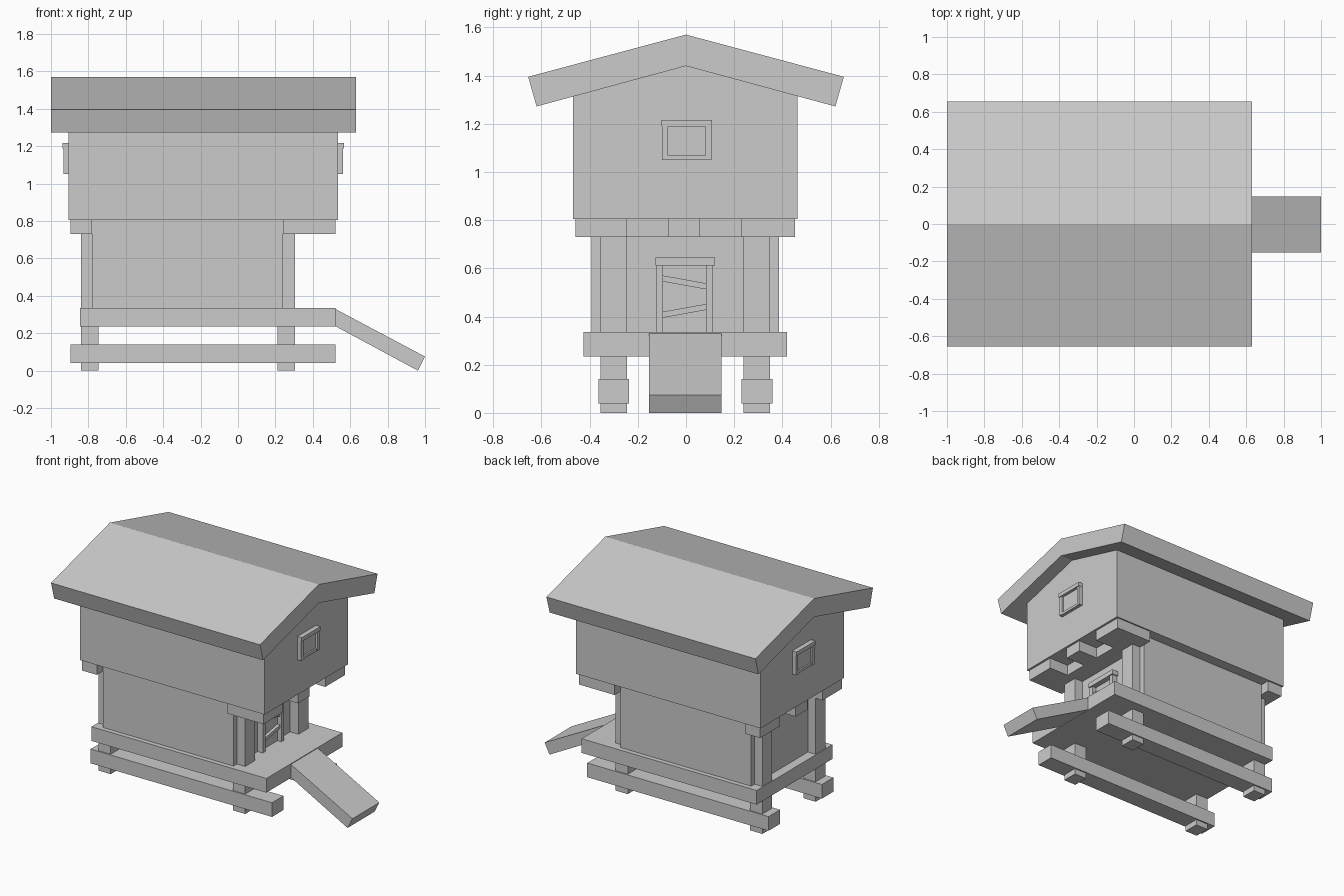
import bpy, bmesh

if "Cube" in bpy.data.objects:
    bpy.data.objects.remove(bpy.data.objects["Cube"])

CY = -0.003  # centre line of the house body


def mesh_object(name, bm):
    bmesh.ops.recalc_face_normals(bm, faces=bm.faces[:])
    me = bpy.data.meshes.new(name)
    bm.to_mesh(me)
    bm.free()
    ob = bpy.data.objects.new(name, me)
    bpy.context.collection.objects.link(ob)
    return ob


def prism(name, pts, direction):
    """Extrude a closed 3D polygon along a direction."""
    bm = bmesh.new()
    face = bm.faces.new([bm.verts.new(p) for p in pts])
    ext = bmesh.ops.extrude_face_region(bm, geom=[face])
    verts = [g for g in ext["geom"] if isinstance(g, bmesh.types.BMVert)]
    bmesh.ops.translate(bm, verts=verts, vec=direction)
    return mesh_object(name, bm)


def yz_prism(name, pts, x0, x1):
    return prism(name, [(x0, y, z) for y, z in pts], (x1 - x0, 0, 0))


def box(name, x0, x1, y0, y1, z0, z1):
    return yz_prism(name, [(y0, z0), (y1, z0), (y1, z1), (y0, z1)], x0, x1)


# Roof: bent slab
yz_prism("roof", [(-0.655, 1.395), (0, 1.57), (0.655, 1.395),
                  (0.62, 1.272), (0, 1.44), (-0.62, 1.272)], -1.0, 0.63)

# Upper room with gable ends
yz_prism("upper_room", [(CY - 0.465, 0.805), (CY + 0.465, 0.805),
                        (CY + 0.465, 1.315), (0, 1.44), (CY - 0.465, 1.315)],
         -0.905, 0.535)

# Lower room, platform
box("lower_room", -0.78, 0.24, CY - 0.39, CY + 0.39, 0.335, 0.805)
box("platform", -0.845, 0.52, CY - 0.423, CY + 0.423, 0.235, 0.335)

# Skids and corner posts
for side, s in (("left", -1), ("right", 1)):
    c = CY + s * 0.297
    box(side + "_skid", -0.895, 0.52, c - 0.064, c + 0.064, 0.04, 0.14)
    for end, x in (("rear", -0.84), ("front", 0.21)):
        box(f"{end}_{side}_post", x, x + 0.095, c - 0.055, c + 0.055, 0, 0.805)

# Floor beam and projecting joist ends
box("front_floor_beam", 0.24, 0.37, CY - 0.455, CY + 0.455, 0.73, 0.805)
for i, (y0, y1) in enumerate(((-0.458, -0.244), (-0.074, 0.056), (0.23, 0.452))):
    box(f"front_joist_{i}", 0.37, 0.52, y0, y1, 0.73, 0.805)
    box(f"rear_joist_{i}", -0.895, -0.78, y0, y1, 0.73, 0.805)

# Windows on both gables
for end, x, d in (("front", 0.535, 1), ("rear", -0.905, -1)):
    def part(name, depth, y0, y1, z0, z1):
        a, b = sorted((x, x + d * depth))
        box(f"{end}_window_{name}", a, b, y0, y1, z0, z1)
    part("pane", 0.012, -0.09, 0.095, 1.06, 1.2)
    part("left_jamb", 0.027, -0.099, -0.075, 1.05, 1.19)
    part("right_jamb", 0.027, 0.081, 0.105, 1.05, 1.19)
    part("sill", 0.023, -0.075, 0.081, 1.05, 1.068)
    part("lintel", 0.033, -0.101, 0.107, 1.188, 1.216)

# Door with slanted braces
box("door_panel", 0.24, 0.25, -0.1, 0.09, 0.335, 0.62)
box("door_left_jamb", 0.24, 0.28, -0.124, -0.095, 0.335, 0.615)
box("door_right_jamb", 0.24, 0.28, 0.083, 0.112, 0.335, 0.615)
box("door_lintel", 0.24, 0.288, -0.126, 0.12, 0.612, 0.645)
for i, (a, b) in enumerate(((0.57, 0.538), (0.42, 0.452))):
    yz_prism(f"door_brace_{i}", [(-0.095, a), (0.083, b), (0.083, b - 0.025),
                                 (-0.095, a - 0.025)], 0.24, 0.27)

# Ramp
prism("ramp", [(x, CY - 0.15, z) for x, z in
               ((0.52, 0.33), (1.0, 0.075), (0.962, 0.0), (0.52, 0.238))],
      (0, 0.3, 0))
